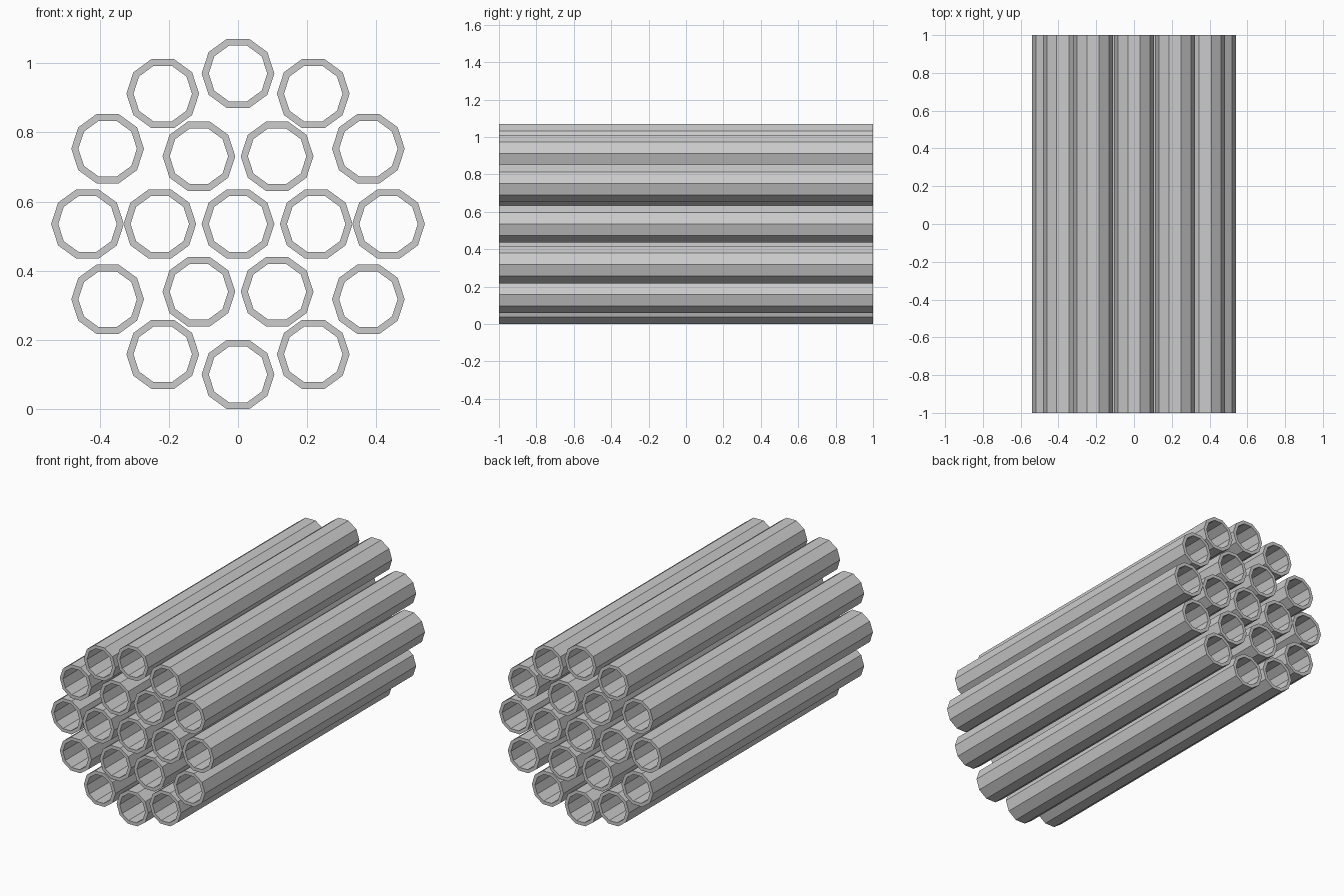
import bpy, bmesh, math

if "Cube" in bpy.data.objects:
    bpy.data.objects.remove(bpy.data.objects["Cube"])

SIDES, R_OUT, R_IN, HALF = 10, 0.105, 0.0845, 1.0
CENTRE_Z = 0.535

steel = bpy.data.materials.new("light grey metal")
steel.diffuse_color = (0.6, 0.6, 0.6, 1)
steel.use_nodes = True
steel.node_tree.nodes["Principled BSDF"].inputs["Base Color"].default_value = steel.diffuse_color


def tube_mesh():
    """Open ten-sided pipe running along y."""
    bm = bmesh.new()
    rings = []
    for r, y in ((R_OUT, -HALF), (R_OUT, HALF), (R_IN, HALF), (R_IN, -HALF)):
        rings.append([bm.verts.new((r * math.cos(math.tau * i / SIDES), y,
                                    r * math.sin(math.tau * i / SIDES)))
                      for i in range(SIDES)])
    for k in range(4):
        a, b = rings[k], rings[(k + 1) % 4]
        for i in range(SIDES):
            j = (i + 1) % SIDES
            bm.faces.new((a[i], a[j], b[j], b[i]))
    bmesh.ops.recalc_face_normals(bm, faces=bm.faces)
    me = bpy.data.meshes.new("pipe")
    bm.to_mesh(me)
    bm.free()
    me.materials.append(steel)
    return me


pipe = tube_mesh()

# One core pipe, an inner ring of six and an outer ring of twelve
for name, count, radius in (("core_pipe", 1, 0.0),
                            ("inner_pipe", 6, 0.226),
                            ("outer_pipe", 12, 0.435)):
    for i in range(count):
        a = math.tau * i / count
        ob = bpy.data.objects.new(f"{name}_{i + 1}", pipe)
        ob.location = (radius * math.cos(a), 0, CENTRE_Z + radius * math.sin(a))
        bpy.context.collection.objects.link(ob)
